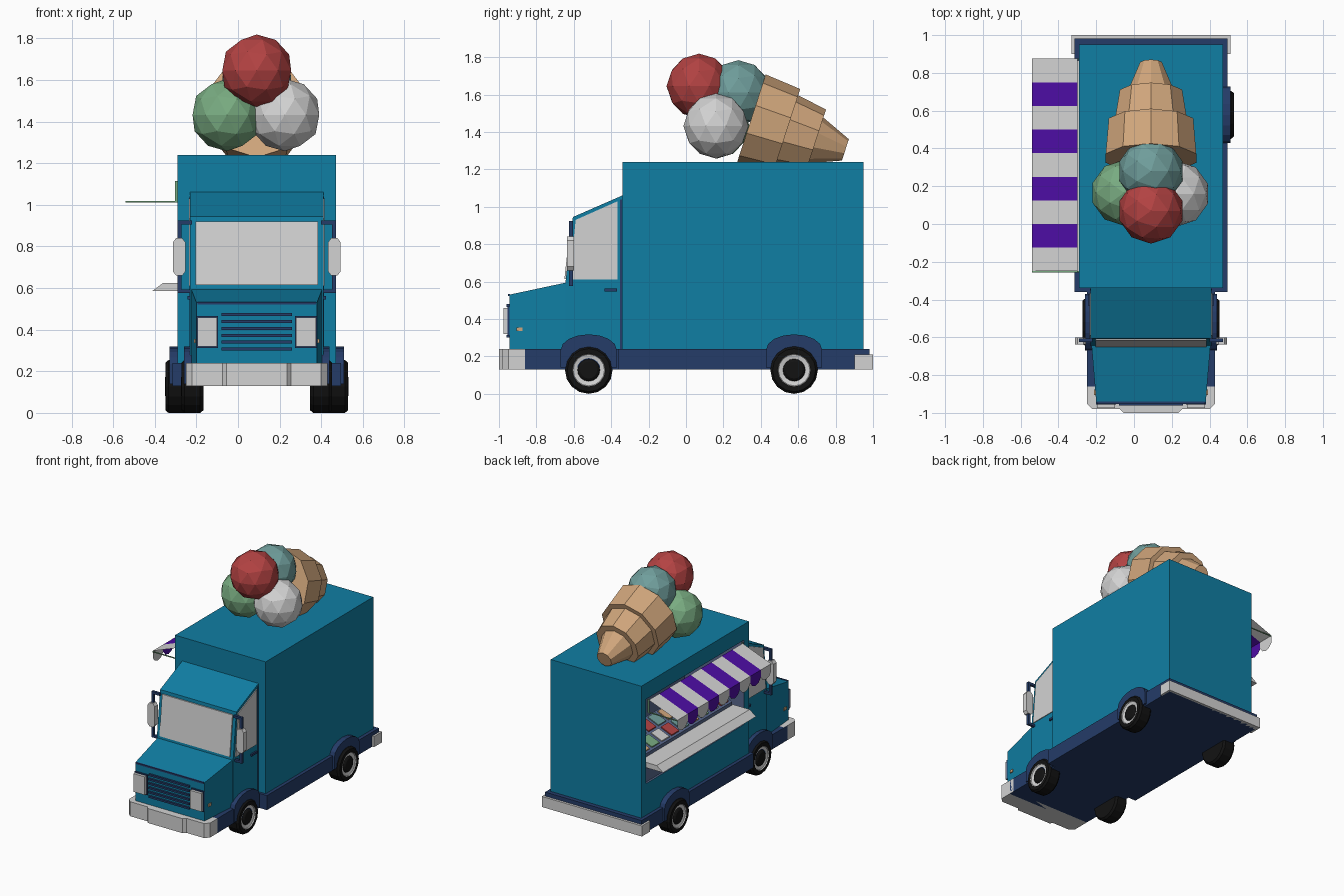
import bpy, bmesh, math
from mathutils import Matrix, Vector

if "Cube" in bpy.data.objects:
    bpy.data.objects.remove(bpy.data.objects["Cube"])

CX = 0.09  # the truck body's centre line; all x below are relative to it


def material(name, r, g, b):
    m = bpy.data.materials.new(name)
    m.diffuse_color = (r, g, b, 1)
    m.use_nodes = True
    m.node_tree.nodes["Principled BSDF"].inputs["Base Color"].default_value = m.diffuse_color
    return m


TEAL = material("teal_paint", 0.005, 0.21, 0.37)
NAVY = material("navy", 0.018, 0.045, 0.14)
LIGHT = material("light_grey", 0.65, 0.65, 0.65)
BLACK = material("black", 0.006, 0.006, 0.006)
TAN = material("wafer_tan", 0.63, 0.38, 0.2)
RED = material("red", 0.45, 0.055, 0.055)
GREEN = material("green", 0.19, 0.41, 0.22)
SAGE = material("sage_blue", 0.16, 0.34, 0.33)
PURPLE = material("purple", 0.075, 0.004, 0.37)
SLATE = material("slate", 0.1, 0.14, 0.27)


def finish(name, bm, *mats, normals=True):
    if normals:
        bmesh.ops.recalc_face_normals(bm, faces=bm.faces)
    bmesh.ops.translate(bm, verts=bm.verts, vec=(CX, 0, 0))
    me = bpy.data.meshes.new(name)
    bm.to_mesh(me)
    bm.free()
    for m in mats:
        me.materials.append(m)
    ob = bpy.data.objects.new(name, me)
    bpy.context.collection.objects.link(ob)
    return ob


def prism(name, axis, pts, a, b, mat):
    """Extrude a 2D outline along an axis from a to b."""
    put = {"x": lambda p, t: (t, *p), "y": lambda p, t: (p[0], t, p[1]),
           "z": lambda p, t: (*p, t)}[axis]
    bm = bmesh.new()
    lo = [bm.verts.new(put(p, a)) for p in pts]
    hi = [bm.verts.new(put(p, b)) for p in pts]
    bm.faces.new(lo)
    bm.faces.new(hi)
    for i in range(len(pts)):
        j = (i + 1) % len(pts)
        bm.faces.new((lo[i], lo[j], hi[j], hi[i]))
    return finish(name, bm, mat)


def box(name, x, y, z, mat):
    pts = [(y[0], z[0]), (y[1], z[0]), (y[1], z[1]), (y[0], z[1])]
    return prism(name, "x", pts, x[0], x[1], mat)


def lathe(name, profile, sides, matrix, mats, rings=None):
    """Spin (radius, distance) points round the local z axis; rings = material per band."""
    bm = bmesh.new()
    loops = [[bm.verts.new((r * math.cos(2 * math.pi * i / sides),
                            r * math.sin(2 * math.pi * i / sides), d))
              for i in range(sides)] for r, d in profile]
    for k, (p, q) in enumerate(zip(loops, loops[1:])):
        for i in range(sides):
            j = (i + 1) % sides
            bm.faces.new((p[i], p[j], q[j], q[i])).material_index = rings[k] if rings else 0
    bm.faces.new(loops[0])
    bm.faces.new(loops[-1]).material_index = rings[-1] if rings else 0
    bm.transform(matrix)
    return finish(name, bm, *mats)


# Cargo box with the serving hatch sunk into its left side
bm = bmesh.new()
bmesh.ops.create_cube(bm, size=1, matrix=Matrix.Translation((0, 0.305, 0.73))
                      @ Matrix.Diagonal((0.76, 1.29, 1.02, 1)))
side = min(bm.faces, key=lambda f: f.calc_center_median().x)
bmesh.ops.inset_region(bm, faces=[side], thickness=0.08)
for v in side.verts:
    v.co.z = 1.12 if v.co.z > 0.7 else 0.48
hole = bmesh.ops.extrude_face_region(bm, geom=[side])["geom"]
inner = [g for g in hole if isinstance(g, bmesh.types.BMVert)]
bmesh.ops.translate(bm, verts=inner, vec=(0.5, 0, 0))
if side.is_valid:
    bmesh.ops.delete(bm, geom=[side], context="FACES_ONLY")
for f in bm.faces:
    if any(v in inner for v in f.verts):
        f.material_index = 1
finish("cargo_box", bm, TEAL, SLATE)

# Cab, and a hood that narrows towards the front
prism("cab", "x", [(-0.645, 0.22), (-0.645, 0.59), (-0.605, 0.945), (-0.33, 1.065),
                   (-0.33, 0.22)], -0.32, 0.32, TEAL)
hood = prism("hood", "x", [(-0.945, 0.22), (-0.945, 0.53), (-0.64, 0.595), (-0.64, 0.22)],
             -0.315, 0.315, TEAL)
for v in hood.data.vertices:
    if v.co.y < -0.8:
        v.co.x = CX + (v.co.x - CX) * 0.92
box("hood_lip", (-0.285, 0.285), (-0.952, -0.94), (0.522, 0.534), NAVY)
prism("windscreen", "x", [(-0.65, 0.615), (-0.617, 0.92), (-0.607, 0.92), (-0.64, 0.615)],
      -0.295, 0.295, LIGHT)

# Grille bars
for i in range(6):
    z = 0.307 + 0.033 * i
    box("grille_bar", (-0.17, 0.17), (-0.96, -0.94), (z - 0.007, z + 0.007), NAVY)

# Parts mirrored on both sides of the cab
for s in (-1, 1):
    prism("side_window", "x", [(-0.622, 0.61), (-0.59, 0.93), (-0.365, 1.03), (-0.365, 0.61)],
          s * 0.315, s * 0.326, LIGHT)
    box("door_gap", (s * 0.315, s * 0.323), (-0.352, -0.343), (0.24, 1.04), NAVY)
    box("door_handle", (s * 0.315, s * 0.332), (-0.435, -0.37), (0.546, 0.562), NAVY)
    box("marker_light", (s * 0.28, s * 0.302), (-0.905, -0.875), (0.335, 0.355), TAN)
    box("headlight_rim", (s * 0.185, s * 0.29), (-0.955, -0.94), (0.312, 0.466), NAVY)
    box("headlight", (s * 0.19, s * 0.285), (-0.975, -0.94), (0.32, 0.458), LIGHT)
    # Mirror on a C-shaped bracket
    for z in (0.585, 0.915):
        box("mirror_arm", (s * 0.31, s * 0.38), (-0.625, -0.605), (z - 0.009, z + 0.009), NAVY)
    box("mirror_post", (s * 0.362, s * 0.38), (-0.625, -0.605), (0.58, 0.92), NAVY)
    prism("mirror", "y", [(s * (0.373 + dx), 0.75 + dz) for dx, dz in (
        (-0.03, -0.07), (-0.015, -0.09), (0.015, -0.09), (0.03, -0.07),
        (0.03, 0.07), (0.015, 0.09), (-0.015, 0.09), (-0.03, 0.07))], -0.637, -0.6, LIGHT)

# Navy chassis skirt, wheel arches and bumpers
box("cab_skirt", (-0.34, 0.34), (-0.86, -0.35), (0.13, 0.24), NAVY)
box("box_skirt", (-0.405, 0.405), (-0.36, 0.982), (0.13, 0.24), NAVY)
for y, half in ((-0.52, 0.35), (0.578, 0.42)):
    arc = [(y + 0.15 * math.cos(a), 0.235 + 0.083 * math.sin(a))
           for a in (math.pi * k / 8 for k in range(9))]
    prism("wheel_arch", "x", [(y + 0.15, 0.14)] + arc + [(y - 0.15, 0.14)], -half, half, NAVY)
right = [(0.34, -0.82), (0.34, -0.95), (0.31, -0.98), (0.165, -0.98), (0.145, -1.0)]
prism("front_bumper", "z", right + [(-x, y) for x, y in reversed(right)], 0.13, 0.24, LIGHT)
box("rear_bumper", (-0.42, 0.42), (0.9, 1.0), (0.13, 0.21), LIGHT)

# Wheels: tyre, light rim and dark hub in one turned profile
tyre = [(0.115, 0), (0.127, 0.015), (0.127, 0.09), (0.115, 0.105), (0.088, 0.105),
        (0.084, 0.098), (0.06, 0.092), (0.054, 0.1), (0.045, 0.106)]
for s in (-1, 1):
    for name, y, out in (("front_wheel", -0.52, 0.363), ("rear_wheel", 0.578, 0.44)):
        m = (Matrix.Translation((s * (out - 0.106), y, 0.127))
             @ Matrix.Rotation(s * math.pi / 2, 4, "Y"))
        lathe(name, tyre, 16, m, (BLACK, LIGHT), [0, 0, 0, 0, 1, 1, 0, 0])

# Serving counter and the panel under it
prism("counter", "y", [(-0.3, 0.585), (-0.503, 0.585), (-0.45, 0.625), (-0.3, 0.625)],
      -0.25, 0.865, LIGHT)
box("counter_panel", (-0.365, -0.3), (-0.26, 0.87), (0.48, 0.59), SLATE)

# Sloped display case with rows of coloured tubs
prism("display_case", "y", [(-0.31, 0.5), (-0.31, 0.65), (-0.08, 0.745), (-0.08, 0.5)],
      -0.24, 0.85, SLATE)
flavours = (RED, TAN, LIGHT, SAGE, GREEN)
for row in range(2):
    for i in range(9):
        x, y = -0.295 + 0.11 * row, -0.215 + 0.118 * i
        z = 0.65 + (x + 0.31) * 0.413
        prism("ice_cream_tub", "y", [(x, z - 0.01), (x, z + 0.008), (x + 0.09, z + 0.045),
                                     (x + 0.09, z + 0.027)],
              y, y + 0.09, flavours[(2 * i + 3 * row) % 5])

# Striped cloth awning with a scalloped valance
bm = bmesh.new()
W = 1.125 / 9
for i in range(9):
    y = -0.25 + W * i
    top = [(-0.39, y, 1.11), (-0.39, y + W, 1.11), (-0.63, y + W, 1.02), (-0.63, y, 1.02)]
    tab = [(-0.63, y + W * t, z) for t, z in ((0, 1.02), (1, 1.02), (1, 0.965), (0.8, 0.935),
                                              (0.5, 0.923), (0.2, 0.935), (0, 0.965))]
    for pts in (top, tab):
        bm.faces.new([bm.verts.new(p) for p in pts]).material_index = i % 2
finish("awning", bm, LIGHT, PURPLE, normals=False)
for y in (-0.253, 0.873):
    box("awning_arm", (-0.63, -0.385), (y - 0.003, y + 0.003), (1.012, 1.019), GREEN)
    box("awning_upright", (-0.392, -0.38), (y - 0.003, y + 0.003), (1.012, 1.115), GREEN)

# Stepped wafer cone lying on the roof, tip to the rear
axis = Vector((0, 0.951, -0.309))
lie = Vector((0, 0, 1)).rotation_difference(axis).to_matrix().to_4x4()
lie = Matrix.Translation((0, 0.348, 1.468)) @ lie @ Matrix.Rotation(math.pi / 2, 4, "Z")
lathe("wafer_cone", [(0.252, 0), (0.235, 0.2), (0.2, 0.2), (0.173, 0.365), (0.128, 0.365),
                     (0.06, 0.53)], 10, lie, (TAN,))

# Faceted scoops
for name, loc, mat in (("red_scoop", (0, 0.07, 1.645), RED),
                       ("green_scoop", (-0.143, 0.165, 1.432), GREEN),
                       ("white_scoop", (0.135, 0.16, 1.432), LIGHT),
                       ("sage_scoop", (0, 0.28, 1.61), SAGE)):
    bm = bmesh.new()
    bmesh.ops.create_icosphere(bm, subdivisions=2, radius=0.174,
                               matrix=Matrix.Translation(loc))
    finish(name, bm, mat)
